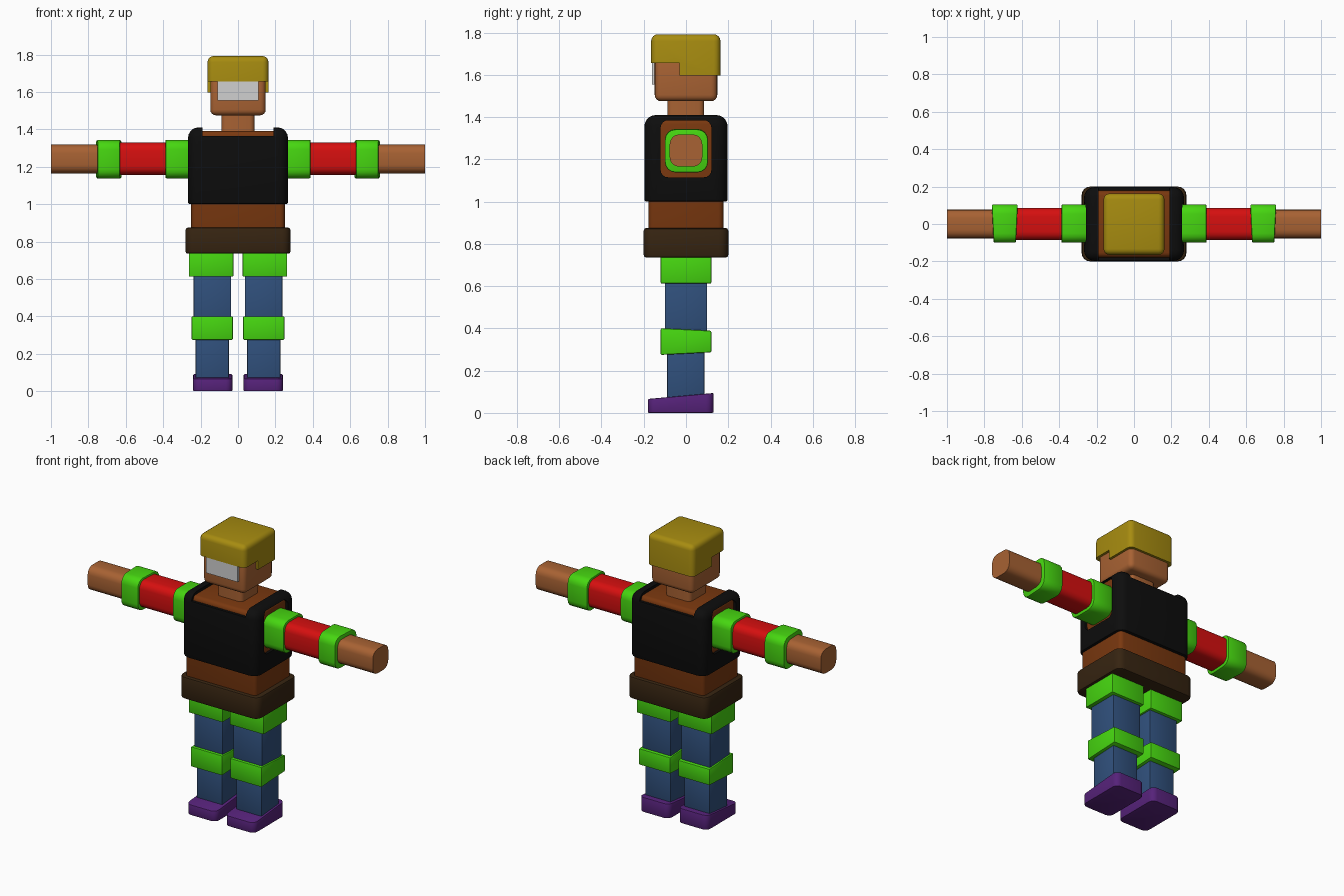
import bpy
import bmesh

cube = bpy.data.objects.get("Cube")
if cube:
    bpy.data.objects.remove(cube, do_unlink=True)


def material(name, srgb):
    """Flat material from 0-255 display values."""
    m = bpy.data.materials.new(name)
    m.use_nodes = True
    col = [((c / 255 + 0.055) / 1.055) ** 2.4 if c > 10 else c / 3295 for c in srgb] + [1]
    m.diffuse_color = col
    m.node_tree.nodes["Principled BSDF"].inputs["Base Color"].default_value = col
    return m


skin = material("skin", (168, 98, 51))
blond = material("blond", (167, 140, 16))
grey = material("light_grey", (208, 208, 208))
black = material("black", (13, 13, 13))
brown = material("shirt_brown", (122, 56, 15))
dark = material("dark_brown", (54, 36, 17))
green = material("green", (70, 214, 16))
red = material("red", (214, 15, 15))
blue = material("blue", (48, 80, 124))
purple = material("purple", (86, 34, 122))


def smooth(ob):
    bpy.ops.object.select_all(action="DESELECT")
    bpy.context.view_layer.objects.active = ob
    ob.select_set(True)
    bpy.ops.object.shade_smooth_by_angle(angle=0.6)


def prism(name, mat, profile, x, bevels=(), tweak=None):
    """Extrude a y-z profile along x; bevels are (edge rule, radius, segments)."""
    bm = bmesh.new()
    face = bm.faces.new([bm.verts.new((min(x), y, z)) for y, z in profile])
    ext = bmesh.ops.extrude_face_region(bm, geom=[face])["geom"]
    moved = [v for v in ext if isinstance(v, bmesh.types.BMVert)]
    bmesh.ops.translate(bm, verts=moved, vec=(max(x) - min(x), 0, 0))
    if tweak:
        for v in bm.verts:
            tweak(v.co)
    bmesh.ops.recalc_face_normals(bm, faces=bm.faces[:])
    for rule, radius, segments in bevels:
        edges = [e for e in bm.edges if rule(e)]
        bmesh.ops.bevel(bm, geom=edges, offset=radius, segments=segments,
                        profile=0.5, affect="EDGES")
    me = bpy.data.meshes.new(name)
    bm.to_mesh(me)
    bm.free()
    me.materials.append(mat)
    ob = bpy.data.objects.new(name, me)
    bpy.context.collection.objects.link(ob)
    smooth(ob)
    return ob


def block(name, mat, x, y, z, bevels=(), tweak=None):
    profile = [(y[0], z[0]), (y[1], z[0]), (y[1], z[1]), (y[0], z[1])]
    return prism(name, mat, profile, x, bevels, tweak)


def along(axis):
    """Edges running mostly along one axis."""
    def rule(e):
        d = e.verts[1].co - e.verts[0].co
        return d.length > 0 and abs(d[axis]) / d.length > 0.95
    return rule


def every(e):
    return True


def rims(e):
    return e.calc_face_angle(0) > 1.2


# Head, hair and visor
block("neck", skin, (-0.088, 0.088), (-0.088, 0.086), (1.34, 1.5), [(along(2), 0.025, 3)])
block("head", skin, (-0.148, 0.148), (-0.148, 0.148), (1.475, 1.7), [(every, 0.03, 4)])
prism("hair", blond,
      [(-0.165, 1.655), (-0.03, 1.655), (-0.03, 1.598), (0.163, 1.598), (0.163, 1.792), (-0.165, 1.792)],
      (-0.163, 0.163), [(lambda e: max(v.co.z for v in e.verts) > 1.7, 0.032, 4)])
block("visor", grey, (-0.11, 0.11), (-0.162, -0.14), (1.555, 1.66))

# Shirt and belt
block("shirt", brown, (-0.25, 0.25), (-0.178, 0.178), (0.85, 1.392), [(every, 0.025, 3)])
block("belt", dark, (-0.28, 0.28), (-0.2, 0.2), (0.735, 0.875),
      [(along(2), 0.045, 4), (rims, 0.012, 2)])

# Vest with a neck opening and arm holes cut out
vest = block("vest", black, (-0.267, 0.267), (-0.197, 0.197), (1.0, 1.41),
             [(lambda e: max(v.co.z for v in e.verts) > 1.2, 0.055, 5), (rims, 0.01, 2)])
cutters = [block("neck_cutter", black, (-0.19, 0.19), (-0.3, 0.3), (1.365, 1.6))]
for s in (1, -1):
    cutters.append(block("arm_cutter", black, (s * 0.2, s * 0.4), (-0.12, 0.12), (1.115, 1.385),
                         [(along(0), 0.035, 4)]))
for cutter in cutters:
    mod = vest.modifiers.new("opening", "BOOLEAN")
    mod.operation = "DIFFERENCE"
    mod.solver = "EXACT"
    mod.object = cutter
    bpy.context.view_layer.objects.active = vest
    bpy.ops.object.modifier_apply(modifier=mod.name)
    bpy.data.objects.remove(cutter, do_unlink=True)
smooth(vest)


def knee_taper(co):
    co.z = 0.338 + (co.z - 0.338) * (1.06 if co.y < 0 else 0.86)


def shoe_slope(co):
    if co.z > 0.05:
        co.z = 0.066 if co.y < 0 else 0.094


def cuff_taper(co):
    centre = 0.69 if co.x > 0 else -0.69
    co.x = centre + (co.x - centre) * (1.05 if co.y > 0 else 0.9)


# Arms and legs, one set per side
for s, side in ((1, "left"), (-1, "right")):
    round_arm = [(along(0), 0.045, 4)]
    round_cuff = [(along(0), 0.05, 4), (rims, 0.006, 2)]
    block(side + "_arm", skin, (s * 0.24, s * 1.0), (-0.077, 0.077), (1.165, 1.318), round_arm)
    block(side + "_sleeve", red, (s * 0.3, s * 0.68), (-0.086, 0.086), (1.157, 1.33), round_arm)
    block(side + "_shoulder_band", green, (s * 0.245, s * 0.388), (-0.1, 0.104), (1.138, 1.344), round_cuff)
    block(side + "_forearm_band", green, (s * 0.625, s * 0.757), (-0.1, 0.104), (1.138, 1.342),
          round_cuff, cuff_taper)

    soft = [(every, 0.006, 2)]
    block(side + "_thigh_band", green, (s * 0.025, s * 0.263), (-0.12, 0.12), (0.612, 0.745), soft)
    block(side + "_thigh", blue, (s * 0.037, s * 0.238), (-0.1, 0.1), (0.33, 0.65), soft)
    block(side + "_knee_band", green, (s * 0.027, s * 0.248), (-0.12, 0.12), (0.278, 0.397), soft, knee_taper)
    block(side + "_shin", blue, (s * 0.048, s * 0.227), (-0.09, 0.087), (0.04, 0.33), soft)
    block(side + "_shoe", purple, (s * 0.03, s * 0.24), (-0.18, 0.13), (0.0, 0.09),
          [(along(2), 0.035, 4), (rims, 0.005, 2)], shoe_slope)
